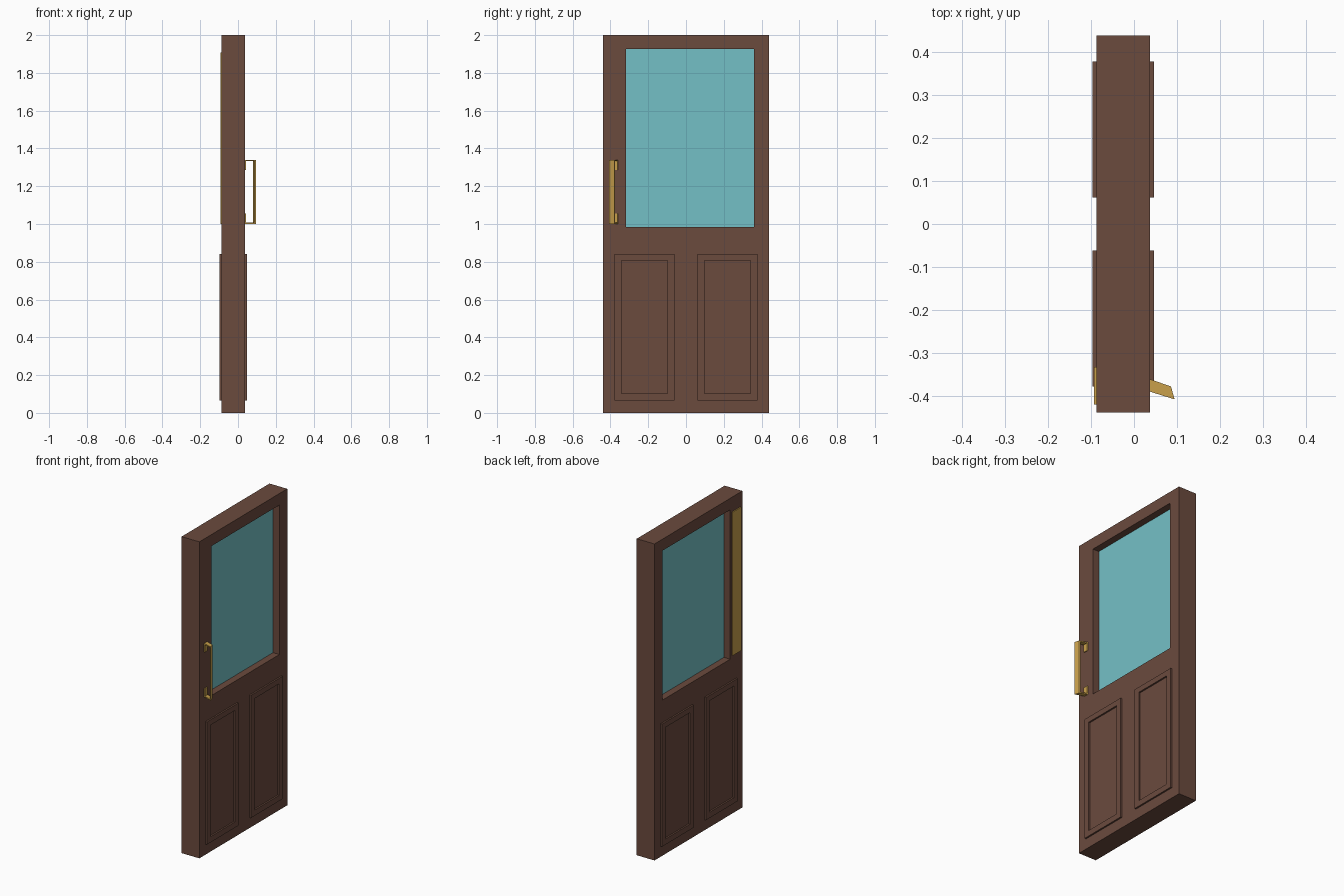
import bpy, bmesh

if "Cube" in bpy.data.objects:
    bpy.data.objects.remove(bpy.data.objects["Cube"])

X0, X1 = -0.087, 0.037  # door faces


def material(name, color):
    m = bpy.data.materials.new(name)
    m.diffuse_color = (*color, 1)
    m.use_nodes = True
    m.node_tree.nodes["Principled BSDF"].inputs["Base Color"].default_value = m.diffuse_color
    return m


WOOD = material("brown_wood", (0.147, 0.069, 0.048))
GLASS = material("teal_glass", (0.175, 0.53, 0.565))
BRASS = material("brass", (0.58, 0.35, 0.07))


def finish(name, bm, mat):
    bmesh.ops.recalc_face_normals(bm, faces=bm.faces)
    me = bpy.data.meshes.new(name)
    bm.to_mesh(me)
    bm.free()
    me.materials.append(mat)
    ob = bpy.data.objects.new(name, me)
    bpy.context.collection.objects.link(ob)


def box(name, x, y, z, mat):
    bm = bmesh.new()
    bmesh.ops.create_cube(bm, size=1)
    for v in bm.verts:
        v.co = [(a + b) / 2 + c * (b - a) for (a, b), c in zip((x, y, z), v.co)]
    finish(name, bm, mat)


def frame(name, x, outer, inner, mat):
    """Rectangular ring; outer and inner are (y0, y1, z0, z1)."""
    bm = bmesh.new()
    loops = [[bm.verts.new((px, r[i], r[j])) for i, j in ((0, 2), (1, 2), (1, 3), (0, 3))]
             for px, r in ((x[0], outer), (x[1], outer), (x[1], inner), (x[0], inner))]
    for k in range(4):
        a, b = loops[k], loops[(k + 1) % 4]
        for i in range(4):
            j = (i + 1) % 4
            bm.faces.new((a[i], a[j], b[j], b[i]))
    finish(name, bm, mat)


# Door slab with window opening, and recessed glass
WINDOW = (-0.317, 0.36, 0.983, 1.927)
frame("door_slab", (X0, X1), (-0.439, 0.439, 0, 2), WINDOW, WOOD)
box("window_glass", (-0.043, -0.007), WINDOW[:2], WINDOW[2:], GLASS)

# Raised panel mouldings, two on each face
for side, x in (("outer", (X1 - 0.002, 0.047)), ("inner", (-0.097, X0 + 0.002))):
    for hand, y0, y1 in (("left", -0.378, -0.062), ("right", 0.062, 0.378)):
        frame(f"{side}_{hand}_panel_moulding", x, (y0, y1, 0.066, 0.841),
              (y0 + 0.036, y1 - 0.036, 0.102, 0.807), WOOD)

# Push plate on the -x face
box("push_plate", (-0.093, X0 + 0.002), (-0.42, -0.333), (1.0, 1.907), BRASS)

# Pull handle: bent strip, C-shaped outline (reach, z) swept between two slanted edges
half = [(0, 0.115), (0, 0.17), (1, 0.17)]
inside = [(0.86, 0.163), (0.1, 0.163), (0.1, 0.115)]
outline = (half + [(t, -z) for t, z in reversed(half)]
           + [(t, -z) for t, z in reversed(inside)] + inside)
bm = bmesh.new()
edges = []
for (xa, ya), (xb, yb) in (((X1, -0.39), (0.0945, -0.408)), ((X1, -0.361), (0.086, -0.378))):
    edges.append([bm.verts.new((xa + t * (xb - xa), ya + t * (yb - ya), 1.17 + z))
                  for t, z in outline])
    bm.faces.new(edges[-1])
n = len(outline)
for i in range(n):
    j = (i + 1) % n
    bm.faces.new((edges[0][i], edges[0][j], edges[1][j], edges[1][i]))
finish("pull_handle", bm, BRASS)
